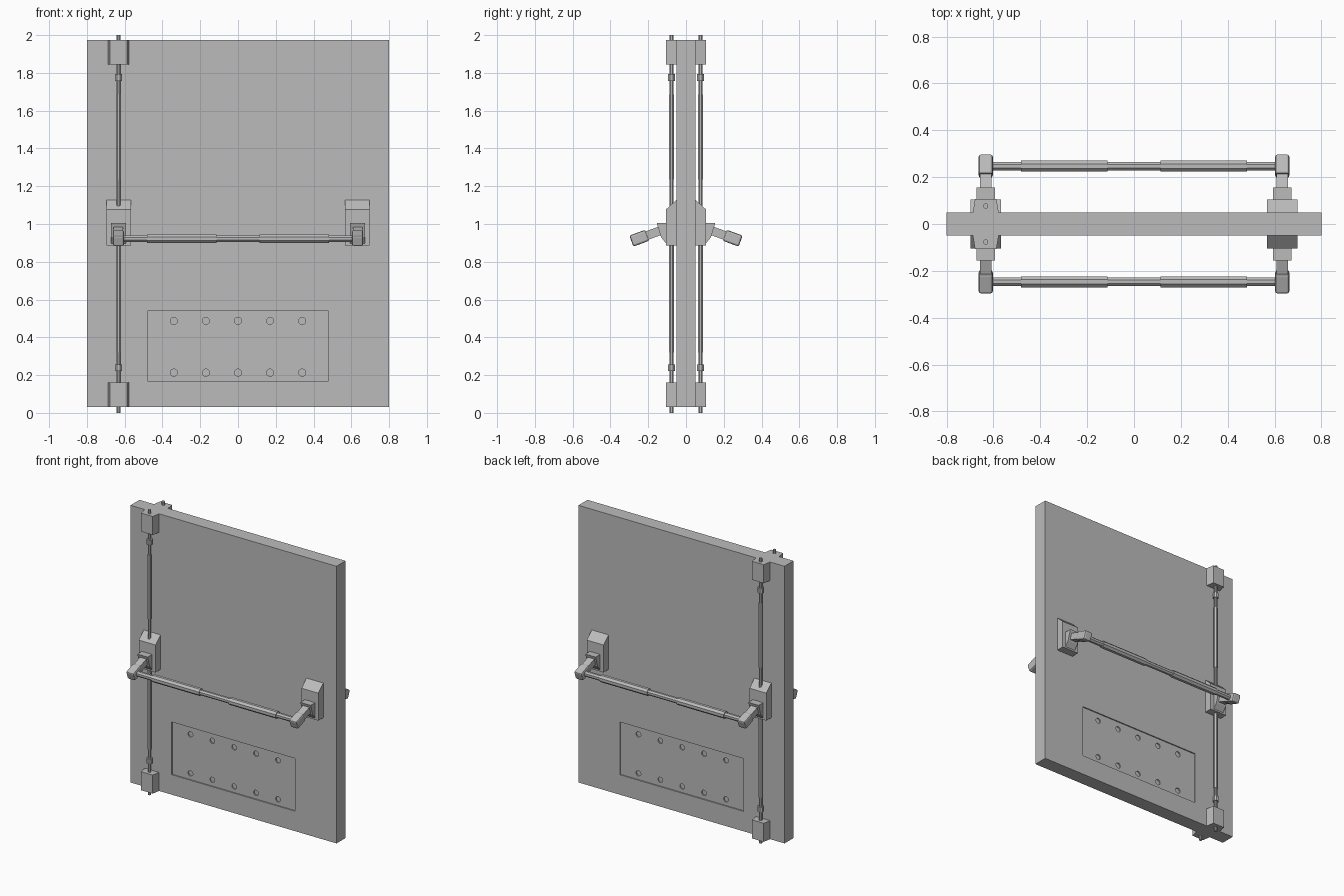
import bpy, bmesh
from math import cos, sin, pi, radians
from mathutils import Matrix, Vector

old = bpy.data.objects.get("Cube")
if old:
    bpy.data.objects.remove(old, do_unlink=True)

grey = bpy.data.materials.new("plain grey")
grey.use_nodes = True
colour = (0.5, 0.5, 0.5, 1)
grey.diffuse_color = colour
grey.node_tree.nodes["Principled BSDF"].inputs["Base Color"].default_value = colour

ROD_X, ROD_Y = -0.633, -0.077
BAR_Y, BAR_Z = -0.247, 0.922


def finish(name, bm, mirror=(False, False), bevel=0):
    """Make an object; mirror is (left-right, front-back)."""
    bmesh.ops.recalc_face_normals(bm, faces=bm.faces)
    mesh = bpy.data.meshes.new(name)
    bm.to_mesh(mesh)
    bm.free()
    mesh.materials.append(grey)
    obj = bpy.data.objects.new(name, mesh)
    bpy.context.collection.objects.link(obj)
    if bevel:
        mod = obj.modifiers.new("soft_edges", 'BEVEL')
        mod.width, mod.segments = bevel, 2
    if any(mirror):
        mod = obj.modifiers.new("mirror", 'MIRROR')
        mod.use_axis = (mirror[0], mirror[1], False)
        mod.use_mirror_merge = False
    return obj


def prism(name, profile, x0, x1, **kw):
    """Extrude a (y, z) profile along x."""
    bm = bmesh.new()
    face = bm.faces.new([bm.verts.new((x0, y, z)) for y, z in profile])
    ext = bmesh.ops.extrude_face_region(bm, geom=[face])
    verts = [v for v in ext["geom"] if isinstance(v, bmesh.types.BMVert)]
    bmesh.ops.translate(bm, verts=verts, vec=(x1 - x0, 0, 0))
    return finish(name, bm, **kw)


def box(name, lo, hi, **kw):
    profile = [(lo[1], lo[2]), (hi[1], lo[2]), (hi[1], hi[2]), (lo[1], hi[2])]
    return prism(name, profile, lo[0], hi[0], **kw)


def tube(name, start, end, radius, sides=8, **kw):
    a, b = Vector(start), Vector(end)
    turn = (b - a).to_track_quat('Z', 'Y').to_matrix().to_4x4()
    place = Matrix.Translation((a + b) / 2) @ turn @ Matrix.Rotation(pi / sides, 4, 'Z')
    bm = bmesh.new()
    bmesh.ops.create_cone(bm, cap_ends=True, segments=sides, radius1=radius,
                          radius2=radius, depth=(b - a).length, matrix=place)
    return finish(name, bm, **kw)


def tilted(centre, length, height, angle=radians(20)):
    """Corners of a (y, z) rectangle sloping down towards the front."""
    c, s = cos(angle), sin(angle)
    return [(centre[0] + u * length / 2 * c - v * height / 2 * s,
             centre[1] + u * length / 2 * s + v * height / 2 * c)
            for u, v in ((-1, -1), (1, -1), (1, 1), (-1, 1))]


# Door slab with a shallow panel recess and screw holes on both faces
door = box("door_slab", (-0.8, -0.05, 0.03), (0.8, 0.05, 1.975))
both = (False, True)
cutters = [box("panel_cutter", (-0.48, -0.08, 0.17), (0.478, -0.042, 0.54), mirror=both)]
for i in range(-2, 3):
    for z in (0.213, 0.487):
        cutters.append(tube("screw_cutter", (i * 0.17, -0.07, z),
                            (i * 0.17, -0.034, z), 0.019, 16, mirror=both))
for cutter in cutters:
    mod = door.modifiers.new("recess", 'BOOLEAN')
    mod.operation, mod.object, mod.solver = 'DIFFERENCE', cutter, 'EXACT'
bpy.context.view_layer.objects.active = door
for mod in list(door.modifiers):
    bpy.ops.object.modifier_apply(modifier=mod.name)
for cutter in cutters:
    bpy.data.objects.remove(cutter, do_unlink=True)

# Tapered latch boxes at the top and bottom of the door
for name, z0, z1 in (("bottom_latch", 0.03, 0.16), ("top_latch", 1.845, 1.975)):
    latch = box(name, (ROD_X - 0.055, -0.107, z0), (ROD_X + 0.055, -0.05, z1), mirror=both)
    for v in latch.data.vertices:
        if v.co.y < -0.1:
            v.co.x = ROD_X + (v.co.x - ROD_X) * 0.83

# Vertical rods with sleeves and collars
for name, z0, z1, radius in (("vertical_rod", 0, 2, 0.011),
                             ("lower_rod_sleeve", 0.32, 0.89, 0.014),
                             ("upper_rod_sleeve", 1.235, 1.685, 0.014),
                             ("lower_collar", 0.222, 0.257, 0.02),
                             ("upper_collar", 1.758, 1.793, 0.02)):
    tube(name, (ROD_X, ROD_Y, z0), (ROD_X, ROD_Y, z1), radius, mirror=both)

# Lever housings, sockets, arms and heads at all four bar ends
four = (True, True)
prism("lever_housing", [(-0.05, 0.885), (-0.105, 0.885), (-0.105, 1.078), (-0.05, 1.128)],
      -0.697, -0.567, mirror=four)
prism("lever_socket", [(-0.1, 0.89), (-0.132, 0.93), (-0.155, 1.005), (-0.1, 1.005)],
      ROD_X - 0.04, ROD_X + 0.04, mirror=four)
prism("lever_arm", tilted((-0.165, 0.954), 0.13, 0.046),
      ROD_X - 0.025, ROD_X + 0.025, mirror=four)
prism("lever_head", tilted((BAR_Y, 0.925), 0.09, 0.062),
      ROD_X - 0.03, ROD_X + 0.03, mirror=four, bevel=0.01)

# Horizontal push bars with grip sleeves
tube("push_bar", (ROD_X, BAR_Y, BAR_Z), (-ROD_X, BAR_Y, BAR_Z), 0.019, mirror=both)
tube("grip_sleeve", (-0.482, BAR_Y, BAR_Z), (-0.114, BAR_Y, BAR_Z), 0.0255, mirror=four)
